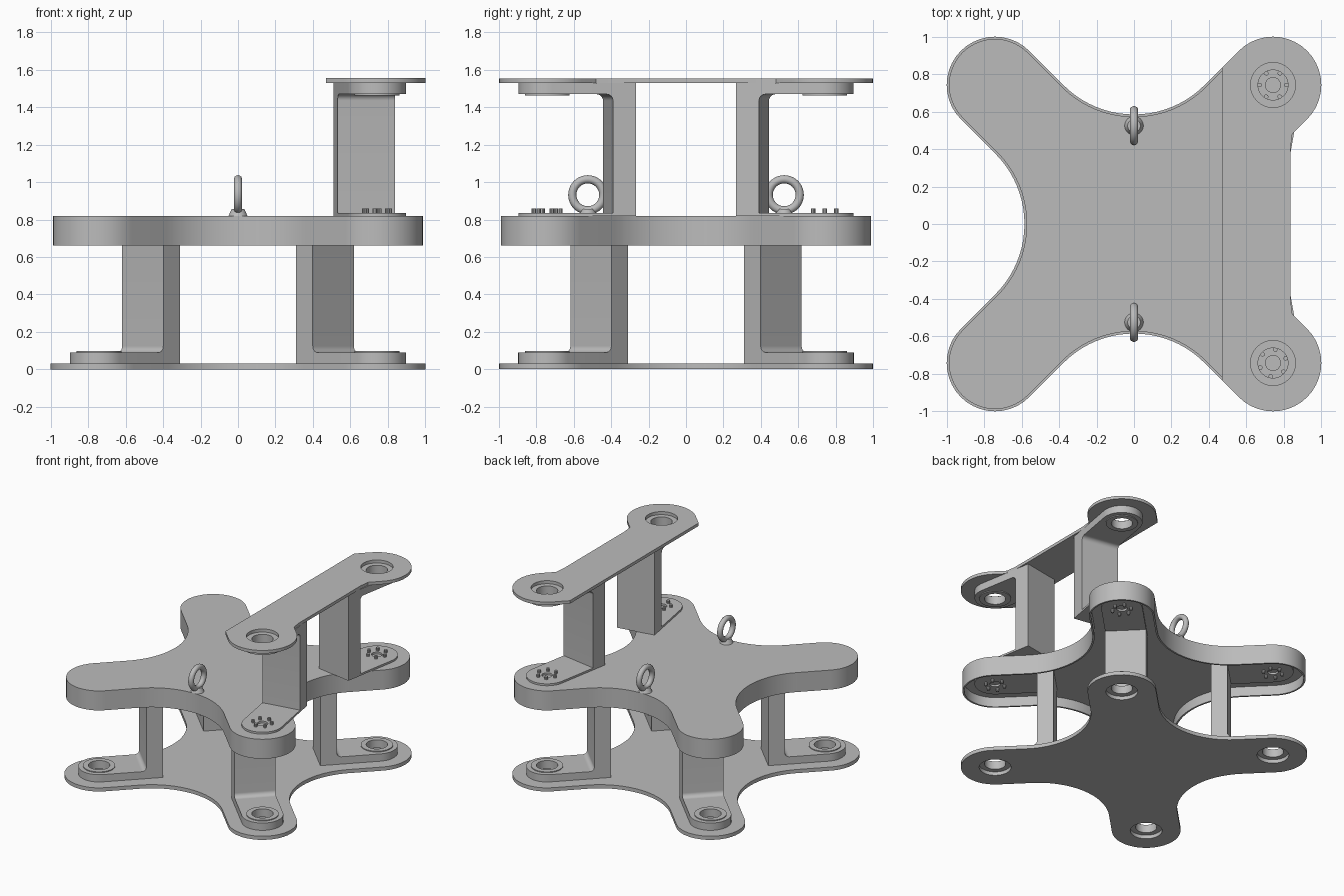
import bpy, bmesh, math
from mathutils import Matrix, Vector

cube = bpy.data.objects.get("Cube")
if cube:
    bpy.data.objects.remove(cube, do_unlink=True)

# One plain grey for the whole frame
GREY = (0.5, 0.5, 0.5, 1)
metal = bpy.data.materials.new("grey metal")
metal.use_nodes = True
metal.diffuse_color = GREY
metal.node_tree.nodes["Principled BSDF"].inputs["Base Color"].default_value = GREY

ARM = 0.742            # arm end centre on each axis
BAY = 2 * ARM - 0.368  # centre of each concave bay
BAY = ARM * 1.504
HALF = 0.155           # half width of a bracket


def arc(cx, cy, r, a0, a1, n=20):
    """Points on an arc, angles in degrees."""
    return [(cx + r * math.cos(math.radians(a0 + (a1 - a0) * i / n)),
             cy + r * math.sin(math.radians(a0 + (a1 - a0) * i / n))) for i in range(n + 1)]


def circle(r, n=40):
    return arc(0, 0, r, 0, 360, n)[:-1]


def moved(points, x, y):
    return [(px + x, py + y) for px, py in points]


def finish(obj, name):
    obj.name = obj.data.name = name
    obj.data.materials.clear()
    obj.data.materials.append(metal)
    bpy.ops.object.select_all(action="DESELECT")
    obj.select_set(True)
    bpy.context.view_layer.objects.active = obj
    bpy.ops.object.shade_smooth_by_angle(angle=math.radians(30))
    return obj


def prism(name, loops, z0, z1, matrix=Matrix()):
    """Extrude a flat outline (first loop) with holes (other loops)."""
    curve = bpy.data.curves.new(name, "CURVE")
    curve.dimensions = "2D"
    curve.fill_mode = "BOTH"
    curve.extrude = (z1 - z0) / 2
    for loop in loops:
        spline = curve.splines.new("POLY")
        spline.points.add(len(loop) - 1)
        for p, (x, y) in zip(spline.points, loop):
            p.co = (x, y, 0, 1)
        spline.use_cyclic_u = True
    obj = bpy.data.objects.new(name, curve)
    bpy.context.collection.objects.link(obj)
    bpy.ops.object.select_all(action="DESELECT")
    obj.select_set(True)
    bpy.context.view_layer.objects.active = obj
    bpy.ops.object.convert(target="MESH")
    obj = bpy.context.view_layer.objects.active
    bm = bmesh.new()
    bm.from_mesh(obj.data)
    bmesh.ops.remove_doubles(bm, verts=bm.verts, dist=1e-5)
    bmesh.ops.recalc_face_normals(bm, faces=bm.faces)
    bm.transform(matrix @ Matrix.Translation((0, 0, (z0 + z1) / 2)))
    bm.to_mesh(obj.data)
    bm.free()
    return finish(obj, name)


def cross_outline(r):
    """Four rounded arms joined by tangent concave bays."""
    bay_r = BAY / math.sqrt(2) - r
    points = []
    for k in range(4):
        turn = math.radians(90 * k)
        quarter = arc(ARM, ARM, r, -45, 135) + arc(0, BAY, bay_r, -45, -135)
        points += [(x * math.cos(turn) - y * math.sin(turn),
                    x * math.sin(turn) + y * math.cos(turn)) for x, y in quarter]
    return points


# Base plate with four bearing holes
corners = [(sx, sy) for sx in (-1, 1) for sy in (-1, 1)]
prism("base_plate", [cross_outline(0.258)]
      + [moved(circle(0.12), ARM * sx, ARM * sy) for sx, sy in corners], 0, 0.03)

# Middle deck: thick cross with a skirt, hollow below
bm = bmesh.new()
bottom = bm.faces.new([bm.verts.new((x, y, 0.66)) for x, y in cross_outline(0.246)])
top = bmesh.ops.extrude_face_region(bm, geom=[bottom], use_keep_orig=True)["geom"]
bmesh.ops.translate(bm, verts=[g for g in top if isinstance(g, bmesh.types.BMVert)],
                    vec=(0, 0, 0.16))
bmesh.ops.recalc_face_normals(bm, faces=bm.faces)
bottom = next(f for f in bm.faces if f.normal.z < -0.9)
bmesh.ops.inset_region(bm, faces=[bottom], thickness=0.014, use_even_offset=True)
hollow = bmesh.ops.extrude_face_region(bm, geom=[bottom])["geom"]
bmesh.ops.translate(bm, verts=[g for g in hollow if isinstance(g, bmesh.types.BMVert)],
                    vec=(0, 0, 0.08))
if bottom.is_valid:
    bmesh.ops.delete(bm, geom=[bottom], context="FACES_ONLY")
bmesh.ops.remove_doubles(bm, verts=bm.verts, dist=1e-5)
bmesh.ops.recalc_face_normals(bm, faces=bm.faces)
mesh = bpy.data.meshes.new("middle_deck")
bm.to_mesh(mesh)
bm.free()
deck = bpy.data.objects.new("middle_deck", mesh)
bpy.context.collection.objects.link(deck)
finish(deck, "middle_deck")

# Top shelf along one side
lobe = [(0.835, 0.40), (0.845, 0.48)] + arc(ARM, ARM, 0.258, -45, 135) + [(0.47, 0.835)]
shelf = lobe + [(x, -y) for x, y in reversed(lobe)]
prism("top_shelf", [shelf] + [moved(circle(0.12), ARM, ARM * s) for s in (-1, 1)], 1.53, 1.555)


def tongue(length):
    """Rounded end at the origin, running inward along +x."""
    return arc(0, 0, HALF, 90, 270, 24) + [(length, -HALF), (length, HALF)]


def bracket(name, x, y, z, angle, flipped):
    """Post with a thick bearing head at one end and a thin screwed flange at the other."""
    m = (Matrix.Translation((x, y, z)) @ Matrix.Rotation(angle, 4, "Z")
         @ Matrix.Rotation(math.pi if flipped else 0, 4, "X"))
    height, near, far, fillet = 0.71, 0.33, 0.455, 0.035
    start = near - fillet
    prism(name + "_head", [tongue(start), circle(0.08)], 0, 0.06, m)
    prism(name + "_bearing_ring", [circle(0.12), circle(0.08)], 0.06, 0.067, m)
    prism(name + "_flange", [tongue(near), circle(0.04)], height - 0.016, height, m)
    profile = [(start, 0), (far, 0), (far, height), (near, height)]
    profile += arc(start, 0.06 + fillet, fillet, 0, -90, 8)
    prism(name + "_post", [profile], -HALF, HALF, m @ Matrix.Rotation(math.pi / 2, 4, "X"))
    for i in range(6):
        a = math.radians(60 * i + 20)
        screw = moved(circle(0.012, 10), 0.072 * math.cos(a), 0.072 * math.sin(a))
        prism(f"{name}_screw_{i + 1}", [screw], height - 0.04, height - 0.016, m)


# Lower brackets point at the centre, upper ones lean ten degrees off the y axis
for sx, sy in corners:
    place = ("front" if sy < 0 else "back") + ("_left" if sx > 0 else "_right")
    bracket("lower_" + place, ARM * sx, ARM * sy, 0.03, math.atan2(-sy, -sx), False)
    if sx > 0:
        lean = math.radians(10)
        inward = math.atan2(-sy * math.cos(lean), -math.sin(lean))
        bracket("upper_" + place, ARM, ARM * sy, 1.53, inward, True)

# Lifting eyes on the deck
for label, y in (("front", -0.525), ("back", 0.525)):
    bpy.ops.mesh.primitive_torus_add(location=(0, y, 0.932), rotation=(0, math.pi / 2, 0),
                                     major_radius=0.083, minor_radius=0.022,
                                     major_segments=40, minor_segments=14)
    finish(bpy.context.object, label + "_lifting_eye")
    bpy.ops.mesh.primitive_cone_add(location=(0, y, 0.838), radius1=0.05, radius2=0.034,
                                    depth=0.036, vertices=32)
    finish(bpy.context.object, label + "_eye_collar")
